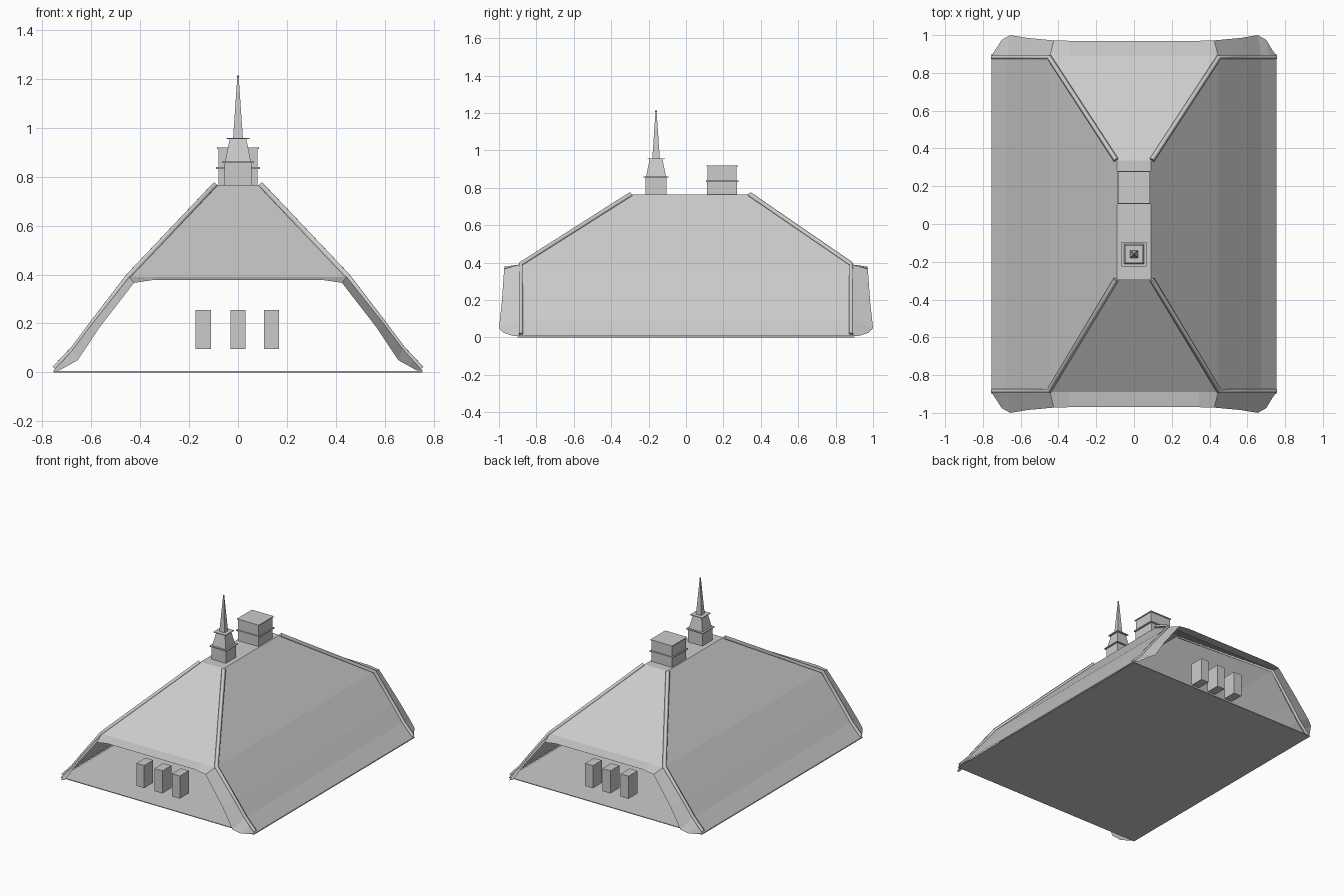
import bpy, bmesh

if "Cube" in bpy.data.objects:
    bpy.data.objects.remove(bpy.data.objects["Cube"])

def mesh(name, verts, faces):
    me = bpy.data.meshes.new(name)
    me.from_pydata(verts, [], faces)
    bm = bmesh.new()
    bm.from_mesh(me)
    bmesh.ops.remove_doubles(bm, verts=bm.verts, dist=1e-5)
    bmesh.ops.recalc_face_normals(bm, faces=bm.faces)
    bm.to_mesh(me)
    bm.free()
    ob = bpy.data.objects.new(name, me)
    bpy.context.collection.objects.link(ob)
    return ob

def block(name, cx, cy, z0, z1, a, b, a2=None, b2=None):
    # box or square frustum: half sizes a, b at the bottom, a2, b2 at the top
    a2, b2 = a if a2 is None else a2, b if b2 is None else b2
    v = [(cx + sx * p, cy + sy * q, z) for z, p, q in ((z0, a, b), (z1, a2, b2))
         for sx, sy in ((-1, -1), (1, -1), (1, 1), (-1, 1))]
    f = [(3, 2, 1, 0), (4, 5, 6, 7)] + [(i, (i + 1) % 4, (i + 1) % 4 + 4, i + 4) for i in range(4)]
    return mesh(name, v, f)

def strip(name, p, q):
    n = len(p)
    return mesh(name, p + q, [(i, i + 1, n + i + 1, n + i) for i in range(n - 1)])

def trim(name, pts, r):
    # four-sided bar following a path
    cu = bpy.data.curves.new(name, 'CURVE')
    cu.dimensions = '3D'
    cu.bevel_depth, cu.bevel_resolution, cu.use_fill_caps = r, 0, True
    sp = cu.splines.new('POLY')
    sp.points.add(len(pts) - 1)
    for s, p in zip(sp.points, pts):
        s.co = (*p, 1)
    ob = bpy.data.objects.new(name, cu)
    bpy.context.collection.objects.link(ob)
    bpy.ops.object.select_all(action='DESELECT')
    ob.select_set(True)
    bpy.context.view_layer.objects.active = ob
    bpy.ops.object.convert(target='MESH')

YE = 0.89
RIDGE = {-1: -0.29, 1: 0.335}
side = [(0.09, 0.765), (0.445, 0.39), (0.60, 0.195), (0.675, 0.095), (0.755, 0.008)]

# long roof slopes
for s, label in ((-1, "left"), (1, "right")):
    rows = [[(s * x, (RIDGE[e] if i == 0 else e * YE), z) for i, (x, z) in enumerate(side)]
            for e in (-1, 1)]
    strip(label + "_roof_slope", *rows)

# flat ridge and floor
mesh("ridge_deck", [(s * 0.09, RIDGE[e], 0.765) for s, e in ((-1, -1), (1, -1), (1, 1), (-1, 1))],
     [(0, 1, 2, 3)])
block("floor", 0, 0, 0, 0.005, 0.755, 0.90)

for e, label in ((-1, "front"), (1, "back")):
    # hipped end
    mesh(label + "_hip", [(-0.09, RIDGE[e], 0.765), (0.09, RIDGE[e], 0.765),
                          (0.445, e * YE, 0.39), (-0.445, e * YE, 0.39)], [(0, 1, 2, 3)])
    # overhanging eave, wrapping down both sides of the open gable
    inner = [(0.345, YE, 0.39), (0.445, YE, 0.39), (0.60, YE, 0.195),
             (0.675, YE, 0.095), (0.715, YE, 0.05), (0.755, YE, 0.008)]
    outer = [(0.345, 0.97, 0.378), (0.425, 0.972, 0.366), (0.565, 0.985, 0.185),
             (0.655, 1.0, 0.05), (0.70, 0.975, 0.025), (0.73, 0.925, 0.008)]
    both = [[(-x, e * y, z) for x, y, z in reversed(r)] + [(x, e * y, z) for x, y, z in r]
            for r in (inner, outer)]
    strip(label + "_eave", *both)
    # raised hip trim
    for s in (-1, 1):
        pts = [(s * 0.095, RIDGE[e] + e * 0.004, 0.765), (s * 0.449, e * 0.883, 0.392)]
        pts += [(s * x, e * 0.883, z) for x, z in side[2:4]] + [(s * 0.75, e * 0.883, 0.016)]
        trim(label + "_hip_trim", pts, 0.014)
    # window blocks
    for x in (-0.142, 0, 0.137):
        block(label + "_window", x, e * 0.84, 0.095, 0.255, 0.031, 0.05)

# chimney
CY = 0.193
block("chimney_base", 0, CY, 0.765, 0.832, 0.080, 0.080)
block("chimney_band", 0, CY, 0.832, 0.840, 0.090, 0.087)
block("chimney_top", 0, CY, 0.840, 0.913, 0.080, 0.078)
block("chimney_cap", 0, CY, 0.913, 0.919, 0.086, 0.084)

# spire
SY = -0.16
block("spire_base", 0, SY, 0.765, 0.855, 0.056, 0.056)
block("spire_lower_ledge", 0, SY, 0.855, 0.861, 0.066, 0.066)
block("spire_taper", 0, SY, 0.861, 0.953, 0.053, 0.053, 0.034, 0.034)
block("spire_upper_ledge", 0, SY, 0.953, 0.958, 0.047, 0.047)
block("spire_needle", 0, SY, 0.958, 1.205, 0.020, 0.020, 0.003, 0.003)
bpy.ops.mesh.primitive_ico_sphere_add(subdivisions=1, radius=0.006, location=(0, SY, 1.209))
bpy.context.object.name = "spire_finial"
